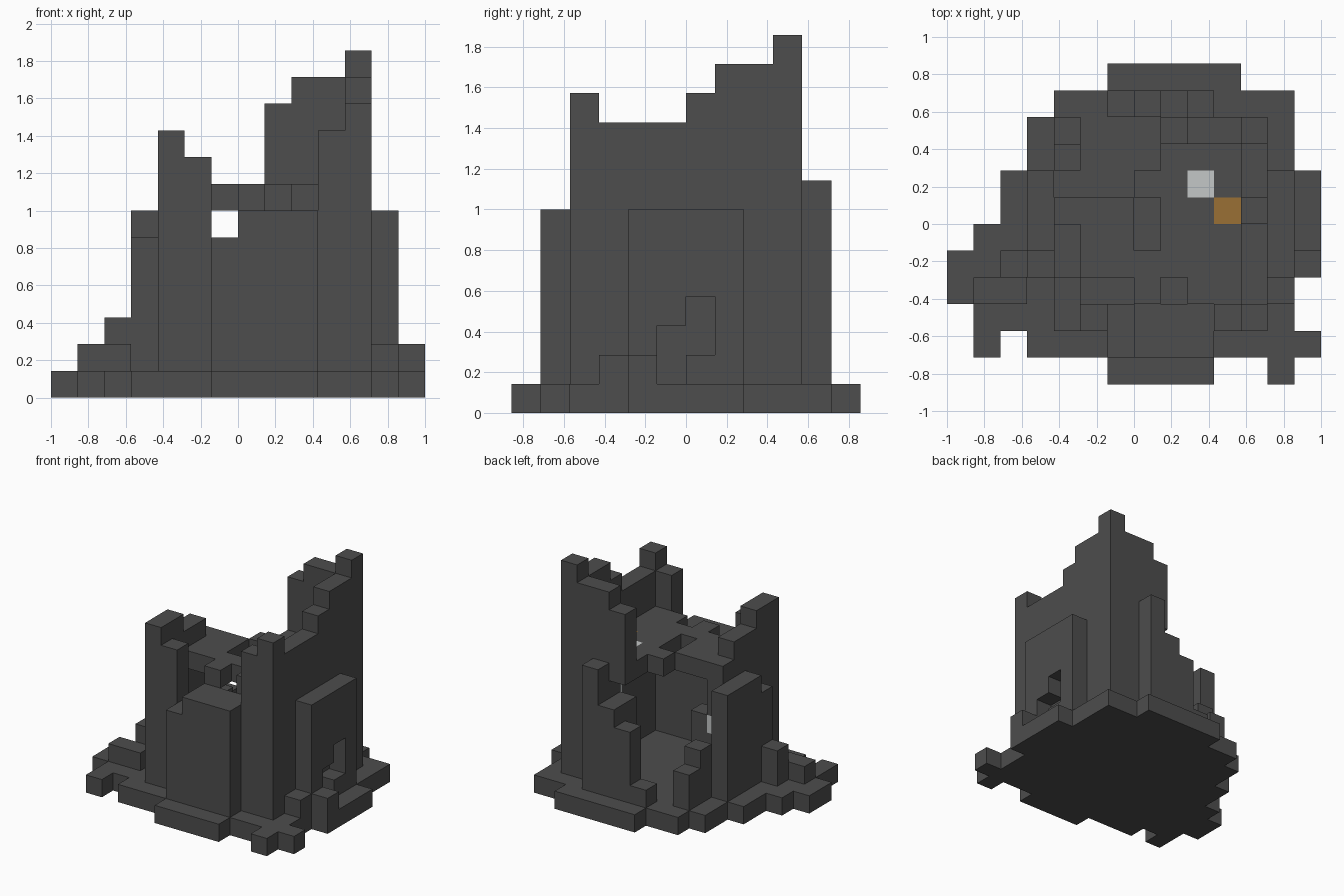
import bpy, bmesh
from mathutils import Vector

old = bpy.data.objects.get("Cube")
if old:
    bpy.data.objects.remove(old, do_unlink=True)

U = 1 / 7          # edge length of one block
cells = {}         # (i, j, k) -> (part name, material index)


def material(name, rgb):
    m = bpy.data.materials.new(name)
    m.use_nodes = True
    m.diffuse_color = (*rgb, 1)
    m.node_tree.nodes["Principled BSDF"].inputs["Base Color"].default_value = (*rgb, 1)
    m.node_tree.nodes["Principled BSDF"].inputs["Roughness"].default_value = 0.9
    return m


STONE, PALE, AMBER = 0, 1, 2
mats = [material("dark_stone", (0.075, 0.075, 0.075)),
        material("pale_grey", (0.55, 0.57, 0.57)),
        material("amber", (0.32, 0.16, 0.035))]


def fill(part, xs, ys, zs, colour=STONE):
    """Fill a block of cells; each range is (start, end)."""
    for i in range(*xs):
        for j in range(*ys):
            for k in range(*zs):
                cells[i, j, k] = (part, colour)


def columns(part, heights, start, fixed, along_x=True):
    """Row of columns standing on the base, one height per cell."""
    for n, h in enumerate(heights, start):
        i, j = (n, fixed) if along_x else (fixed, n)
        fill(part, (i, i + 1), (j, j + 1), (1, h))


def carve(i, j, k0, k1):
    for k in range(k0, k1):
        cells.pop((i, j, k), None)


# ragged base, row by row from the front
rows = [(-1, 3), (-4, 7), (-6, 6), (-7, 6), (-7, 7), (-6, 7),
        (-5, 7), (-5, 7), (-4, 6), (-4, 6), (-3, 6), (-1, 4)]
for j, span in enumerate(rows, -6):
    fill("base", span, (j, j + 1), (0, 1))
fill("base", (-6, -5), (-5, -4), (0, 1))
fill("base", (5, 6), (-6, -5), (0, 1))

# four broken walls
columns("front_wall", [10, 9, 6, 7, 7, 7, 10, 11], -3, -4)
columns("back_wall", [3, 1, 1, 1, 11, 12, 12, 13], -3, 3)
columns("left_wall", [10, 9, 9, 8, 1, 4], -3, -3, False)
columns("right_wall", [10, 10, 10, 11, 12, 12], -3, 4, False)
carve(1, 3, 6, 7)

# buttress in the middle of each wall
columns("front_buttress", [6, 7, 7, 7], -1, -5)
columns("back_buttress", [2, 5, 6, 8], -1, 4)
columns("left_buttress", [6, 7, 7, 7], -2, -4, False)
columns("right_buttress", [7, 7, 7, 7], -2, 5, False)
carve(5, 0, 2, 4)
carve(5, -1, 1, 3)

# broken upper floor with coloured tiles
fill("upper_floor", (-2, 4), (-2, 1), (7, 8))
fill("upper_floor", (1, 4), (1, 3), (7, 8))
fill("upper_floor", (0, 1), (1, 2), (7, 8))
fill("upper_floor", (0, 1), (-3, -2), (7, 8))
fill("upper_floor", (2, 4), (-3, -2), (7, 8))
for j in (-1, 0):
    carve(0, j, 7, 8)
fill("upper_floor", (2, 3), (1, 2), (7, 8), PALE)
fill("upper_floor", (3, 4), (0, 1), (7, 8), AMBER)

# pale blocks set in the side walls, and an inner pillar
fill("left_wall", (-3, -2), (-1, 1), (4, 5), PALE)
fill("right_wall", (4, 5), (0, 1), (4, 5), PALE)
fill("inner_pillar", (-2, -1), (0, 1), (1, 5))

# fallen rubble
fill("rubble", (-6, -4), (-3, -2), (1, 2))
fill("rubble", (-5, -4), (-2, -1), (1, 3))
fill("rubble", (5, 6), (-3, -2), (1, 2))
fill("rubble", (6, 7), (-2, -1), (1, 2))

# emit only the exposed faces of each part
for part in sorted({c[0] for c in cells.values()}):
    bm = bmesh.new()
    for cell, (owner, colour) in cells.items():
        if owner != part:
            continue
        centre = Vector(cell) + Vector((0.5, 0.5, 0.5))
        for axis in range(3):
            for sign in (-1, 1):
                n = Vector((0, 0, 0))
                n[axis] = sign
                if tuple(int(a + b) for a, b in zip(cell, n)) in cells:
                    continue
                a = Vector((0, 0, 0))
                a[(axis + 1) % 3] = 0.5
                b = n.cross(a)
                c = centre + n * 0.5
                quad = [c - a - b, c + a - b, c + a + b, c - a + b]
                face = bm.faces.new([bm.verts.new(p * U) for p in quad])
                face.material_index = colour
    bmesh.ops.remove_doubles(bm, verts=bm.verts, dist=0.001)
    mesh = bpy.data.meshes.new(part)
    bm.to_mesh(mesh)
    bm.free()
    for m in mats:
        mesh.materials.append(m)
    bpy.context.collection.objects.link(bpy.data.objects.new(part, mesh))
